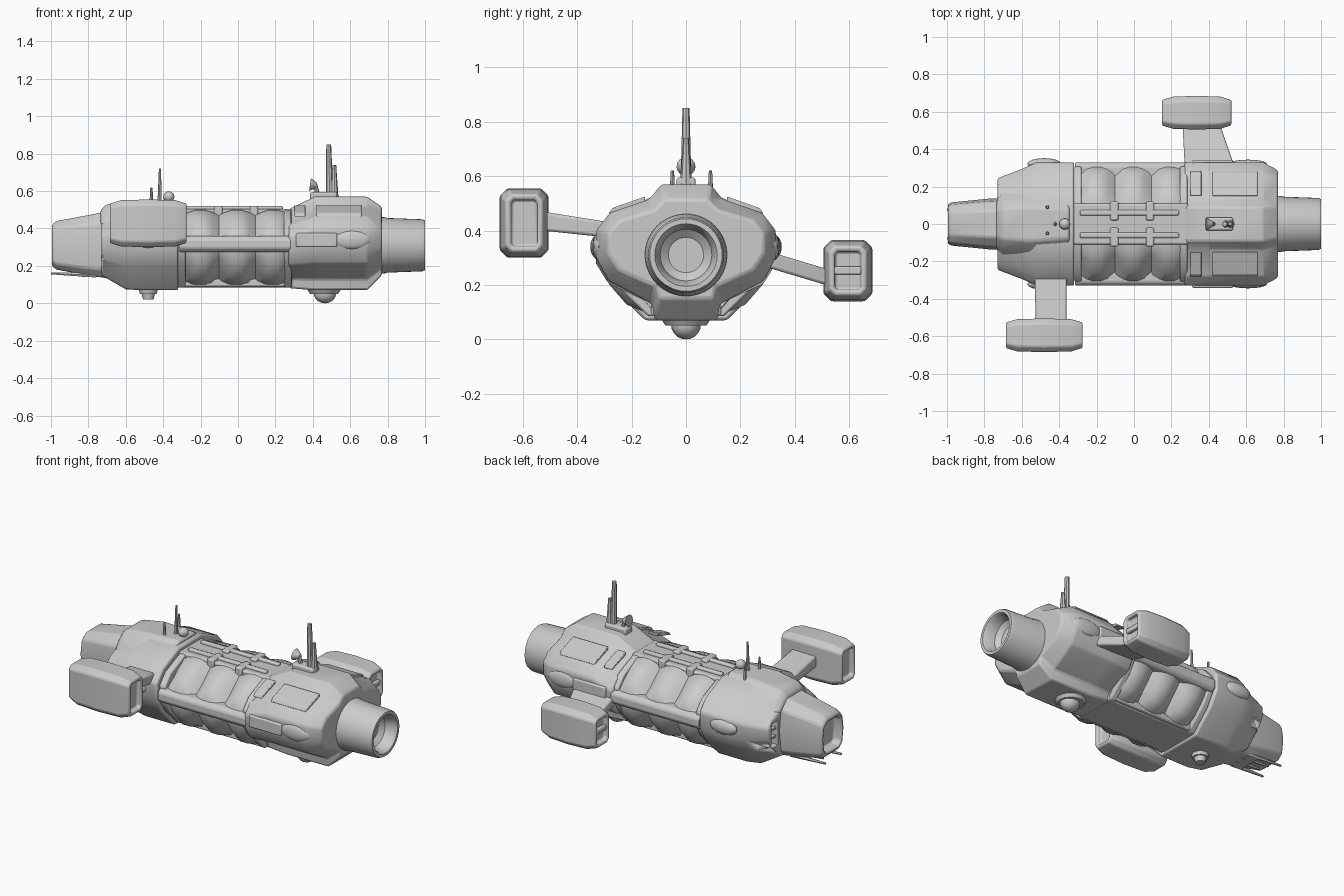
import bpy, bmesh, math
from mathutils import Vector, Matrix

if "Cube" in bpy.data.objects:
    bpy.data.objects.remove(bpy.data.objects["Cube"])


def finish(name, bm, bevel=0.0, angle=35):
    bmesh.ops.recalc_face_normals(bm, faces=bm.faces)
    me = bpy.data.meshes.new(name)
    bm.to_mesh(me)
    bm.free()
    ob = bpy.data.objects.new(name, me)
    bpy.context.collection.objects.link(ob)
    if bevel:
        m = ob.modifiers.new("bevel", 'BEVEL')
        m.width, m.segments, m.limit_method = bevel, 2, 'ANGLE'
    bpy.ops.object.select_all(action='DESELECT')
    ob.select_set(True)
    bpy.context.view_layer.objects.active = ob
    bpy.ops.object.shade_smooth_by_angle(angle=math.radians(angle))
    return ob


def loft(name, rings, bevel=0.0, recess=(), inset=0.02, depth=0.04):
    """Skin rings of points; recess lists the end caps (0, 1) to sink inward."""
    bm = bmesh.new()
    vs = [[bm.verts.new(p) for p in r] for r in rings]
    n = len(rings[0])
    for a, b in zip(vs, vs[1:]):
        for i in range(n):
            bm.faces.new((a[i], a[(i + 1) % n], b[(i + 1) % n], b[i]))
    caps = [bm.faces.new(vs[0]), bm.faces.new(vs[-1])]
    bmesh.ops.recalc_face_normals(bm, faces=bm.faces)
    for c in recess:
        bmesh.ops.inset_individual(bm, faces=[caps[c]], thickness=inset)
        bmesh.ops.inset_individual(bm, faces=[caps[c]], thickness=0.004, depth=-depth)
    return finish(name, bm, bevel)


def box(name, x, y, z, bevel=0.01):
    rect = [(y[0], z[0]), (y[1], z[0]), (y[1], z[1]), (y[0], z[1])]
    return loft(name, [[(k, *p) for p in rect] for k in x], bevel)


def ball(name, loc, size, seg=16):
    bm = bmesh.new()
    mat = Matrix.Translation(loc) @ Matrix.Diagonal((*size, 1))
    bmesh.ops.create_uvsphere(bm, u_segments=seg, v_segments=seg // 2 + 2, radius=1, matrix=mat)
    return finish(name, bm, 0, 50)


def rod(name, a, b, r1, r2, seg=10):
    a, b = Vector(a), Vector(b)
    rot = (b - a).to_track_quat('Z', 'Y')
    ring = lambda c, r: [c + rot @ Vector((r * math.cos(t), r * math.sin(t), 0))
                         for t in (i * math.tau / seg for i in range(seg))]
    return loft(name, [ring(a, r1), ring(b, r2)])


def section(x, half, wide=1.0, lo=None, hi=None):
    """Mirror a half outline (y, z) into a ring at x, refitted to lo..hi."""
    z0, z1 = min(p[1] for p in half), max(p[1] for p in half)
    lo, hi = z0 if lo is None else lo, z1 if hi is None else hi
    fit = lambda z: lo + (z - z0) / (z1 - z0) * (hi - lo)
    return ([(x, y * wide, fit(z)) for y, z in half] +
            [(x, -y * wide, fit(z)) for y, z in reversed(half)])


# Main hull sections
hull = [(.09, .57), (.135, .515), (.28, .465), (.33, .40), (.33, .30), (.285, .215), (.125, .13), (.115, .07)]
loft("rear_hull", [section(.27, hull, .98, .09, .50), section(.285, hull, 1, .08, .51),
                   section(.41, hull), section(.69, hull), section(.77, hull, .87, .15, .515)], .01)
front = [(.11, .53), (.18, .50), (.27, .46), (.33, .39), (.33, .29), (.28, .20), (.15, .07)]
front_hull = loft("front_hull", [section(-.73, front, .74, .15, .45), section(-.60, front, .89, .075, .50),
                                 section(-.52, front), section(-.32, front)], .01)

# Intake slots beside the nose
for s in (-1, 1):
    cut = box("intake_cutter", (-.80, -.66), sorted((s * .15, s * .215)), (.23, .38), 0)
    cut.hide_render = True
    cut.hide_viewport = True
    m = front_hull.modifiers.new("intake", 'BOOLEAN')
    m.object, m.operation = cut, 'DIFFERENCE'
    for z in (.28, .33):
        box("intake_bar", (-.715, -.67), sorted((s * .15, s * .215)), (z - .006, z + .006), .002)

# Nose and raised bridge
nose = [(.07, 1), (.12, .85), (.135, .5), (.12, .12), (.08, 0)]
loft("nose", [section(-.995, nose, .80, .20, .42), section(-.97, nose, .86, .18, .44),
              section(-.78, nose, 1, .145, .475), section(-.66, nose, 1.05, .13, .50)],
     .01, recess=(0,), inset=.02, depth=.05)
bridge = [(.09, 1), (.14, .6), (.19, 0)]
loft("bridge", [section(-.735, bridge, .75, .42, .50), section(-.70, bridge, .9, .42, .53),
                section(-.56, bridge, 1, .44, .55), section(-.345, bridge, .85, .45, .55)], .012)
for y, x in ((-.07, -1), (-.025, -.93), (.025, -.95), (.07, -1)):
    rod("nose_prong", (-.76, y, .15), (x, y * 1.1, .16), .014, .006, 6)
box("chin_block", (-.84, -.70), (-.08, .08), (.14, .2))

# Exhaust nozzle
circle = lambda x, r: [(x, r * math.cos(t), .31 + r * math.sin(t))
                       for t in (i * math.tau / 40 for i in range(40))]
loft("nozzle", [circle(x, r) for x, r in ((.74, .153), (.785, .15), (.80, .146), (.985, .139), (1.0, .133),
                                          (1.0, .115), (.985, .106), (.93, .095), (.905, .065))])

# Middle section: storage tanks swell and pinch along the core
swell = [(.13, .50), (.20, .47), (.265, .42), (.305, .36), (.305, .275), (.285, .20), (.22, .125), (.13, .09)]
pinch = [(.12, .47), (.165, .43), (.215, .385), (.28, .345), (.28, .285), (.235, .235), (.18, .175), (.12, .105)]
rings = []
for c in (-.20, -.005, .19):
    for d, f in ((-.0975, 0), (-.06, .62), (-.025, .95), (.025, .95), (.06, .62)):
        rings.append(section(c + d, [(a[0] + (b[0] - a[0]) * f, a[1] + (b[1] - a[1]) * f)
                                     for a, b in zip(pinch, swell)]))
rings.append(section(.2875, pinch))
loft("storage_tanks", rings)

# Decks, rails and frames around the tanks
box("top_deck", (-.34, .29), (-.11, .11), (.42, .505))
box("bottom_deck", (-.34, .29), (-.13, .13), (.085, .18))
rail = [(.24, .275), (.31, .275), (.33, .295), (.33, .34), (.31, .36), (.24, .36)]
for s in (-1, 1):
    loft("side_rail", [[(x, s * y, z) for y, z in rail] for x in (-.315, -.295, .265, .285)], .008)
    box("deck_rail", (-.29, .24), sorted((s * .045, s * .075)), (.49, .52), .008)
    box("keel_rail", (-.32, .28), sorted((s * .11, s * .15)), (.09, .13), .008)
    for x in (-.105, .085):
        box("deck_clamp", (x - .022, x + .022), sorted((s * .02, s * .12)), (.46, .52), .008)
for x in (-.30, .265):
    loft("end_frame", [section(x + d, front, .93, .085, .50) for d in (-.02, .02)], .008)

# Side pods: an eight-sided casing with sunken ends
def pod(name, x, y, z):
    cy, cz, hy, hz, c = sum(y) / 2, sum(z) / 2, (y[1] - y[0]) / 2, (z[1] - z[0]) / 2, .028
    pts = [(hy, hz - c), (hy - c, hz), (c - hy, hz), (-hy, hz - c),
           (-hy, c - hz), (c - hy, -hz), (hy - c, -hz), (hy, c - hz)]
    ring = lambda k, f: [(k, cy + p * (1 - f / hy), cz + q * (1 - f / hz)) for p, q in pts]
    loft(name, [ring(x[0], .022), ring(x[0] + .06, .004), ring(sum(x) / 2, 0),
                ring(x[1] - .06, .004), ring(x[1], .022)], .01, recess=(0, 1), inset=.02, depth=.025)


def arm(name, ends):
    loft(name, [[(x0, y, z - h), (x1, y, z - h), (x1, y, z + h), (x0, y, z + h)]
                for x0, x1, y, z, h in ends], .01)


pod("front_pod", (-.685, -.275), (-.685, -.505), (.30, .555))
arm("front_arm", [(-.53, -.36, -.28, .40, .03), (-.53, -.36, -.34, .41, .03), (-.525, -.36, -.53, .435, .035)])
pod("rear_pod", (.15, .52), (.505, .685), (.14, .365))
arm("rear_arm", [(.27, .54, .28, .30, .03), (.27, .53, .33, .285, .03), (.26, .46, .53, .225, .03)])
for x in ((.155, .19), (.48, .515)):
    box("pod_divider", x, (.545, .645), (.238, .268), .006)

# Side blisters and hull panels
for s in (-1, 1):
    ball("front_blister", (-.48, s * .322, .34), (.09, .03, .045))
    ball("rear_blister", (.61, s * .322, .34), (.10, .022, .05))
    box("side_panel", (.31, .53), sorted((s * .30, s * .342)), (.30, .375), .008)
    # Sloped shoulder plates lying on the hull
    plate = [(.15, .505), (.15, .525), (.27, .483), (.285, .462)]
    for x0, x1 in ((.30, .36), (.42, .66)):
        loft("shoulder_plate", [[(x, s * y, z) for y, z in plate] for x in (x0, x1)], .004)

# Belly domes
rod("rear_belly_mount", (.46, 0, .09), (.46, 0, .05), .10, .075, 16)
ball("rear_belly_dome", (.465, 0, .055), (.06, .055, .055))
rod("front_belly_mount", (-.48, 0, .09), (-.48, 0, .05), .055, .045, 12)
rod("front_belly_sensor", (-.48, 0, .06), (-.48, 0, .02), .038, .028, 12)

# Antenna masts and dish
box("mast_base", (.385, .53), (-.035, .035), (.55, .595))
rod("main_mast", (.49, 0, .57), (.485, 0, .85), .020, .013, 8)
rod("second_mast", (.515, 0, .57), (.515, 0, .74), .022, .010, 8)
rod("dish_post", (.43, 0, .57), (.41, 0, .64), .012, .012, 8)
rod("dish", (.42, 0, .63), (.385, 0, .635), .015, .035, 14)
rod("front_mast", (-.42, 0, .53), (-.417, 0, .72), .011, .006, 8)
for y in (-.05, .09):
    rod("short_mast", (-.463, y, .50), (-.463, y, .62), .012, .006, 8)
ball("sensor_ball", (-.37, 0, .57), (.03, .03, .028))
